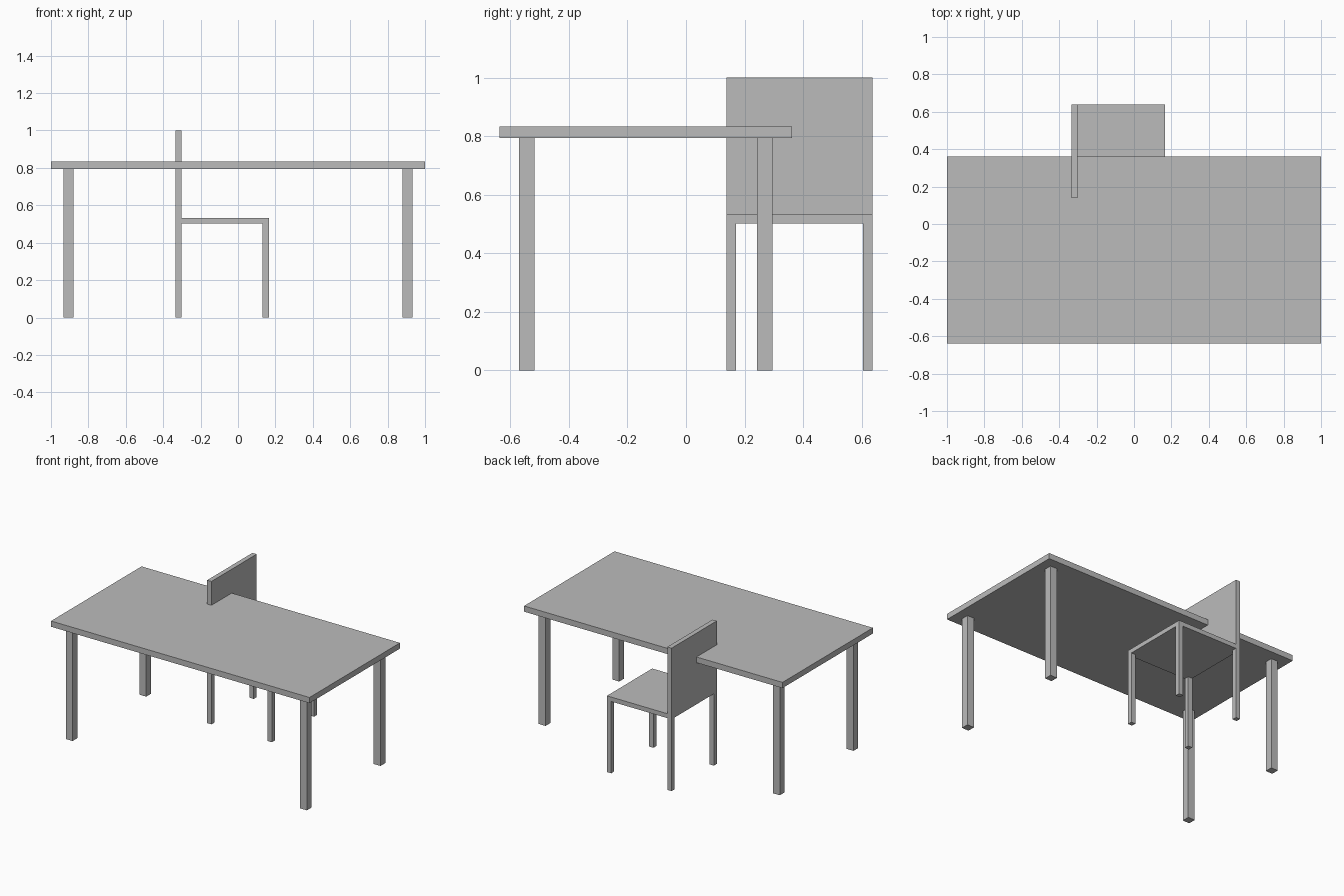
import bpy
import bmesh

if "Cube" in bpy.data.objects:
    bpy.data.objects.remove(bpy.data.objects["Cube"])

grey = bpy.data.materials.new("plain grey")
grey.diffuse_color = (0.5, 0.5, 0.5, 1)
grey.use_nodes = True
grey.node_tree.nodes["Principled BSDF"].inputs["Base Color"].default_value = grey.diffuse_color


def box(name, x, y, z):
    """Box from (min, max) ranges along each axis."""
    bm = bmesh.new()
    bmesh.ops.create_cube(bm, size=1)
    for v in bm.verts:
        v.co = [r[0] if c < 0 else r[1] for c, r in zip(v.co, (x, y, z))]
    mesh = bpy.data.meshes.new(name)
    bm.to_mesh(mesh)
    bm.free()
    mesh.materials.append(grey)
    obj = bpy.data.objects.new(name, mesh)
    bpy.context.collection.objects.link(obj)


def legs(name, x, y, thick, height, inset):
    """Four square legs set in from the corners of a rectangle."""
    xs = (x[0] + inset, x[1] - inset - thick)
    ys = (y[0] + inset, y[1] - inset - thick)
    for i, lx in enumerate(xs):
        for j, ly in enumerate(ys):
            side = ("left", "right")[i] + "_" + ("front", "back")[j]
            box(f"{name}_{side}", (lx, lx + thick), (ly, ly + thick), (0, height))


# Table
table_x, table_y = (-1, 1), (-0.638, 0.362)
box("table_top", table_x, table_y, (0.793, 0.833))
legs("table_leg", table_x, table_y, 0.053, 0.793, 0.067)

# Chair, turned sideways with its back panel passing through the table edge
chair_x, chair_y = (-0.335, 0.165), (0.138, 0.638)
box("chair_seat", chair_x, chair_y, (0.502, 0.533))
box("chair_back", (-0.335, -0.302), chair_y, (0.533, 1.0))
legs("chair_leg", chair_x, chair_y, 0.033, 0.502, 0)
